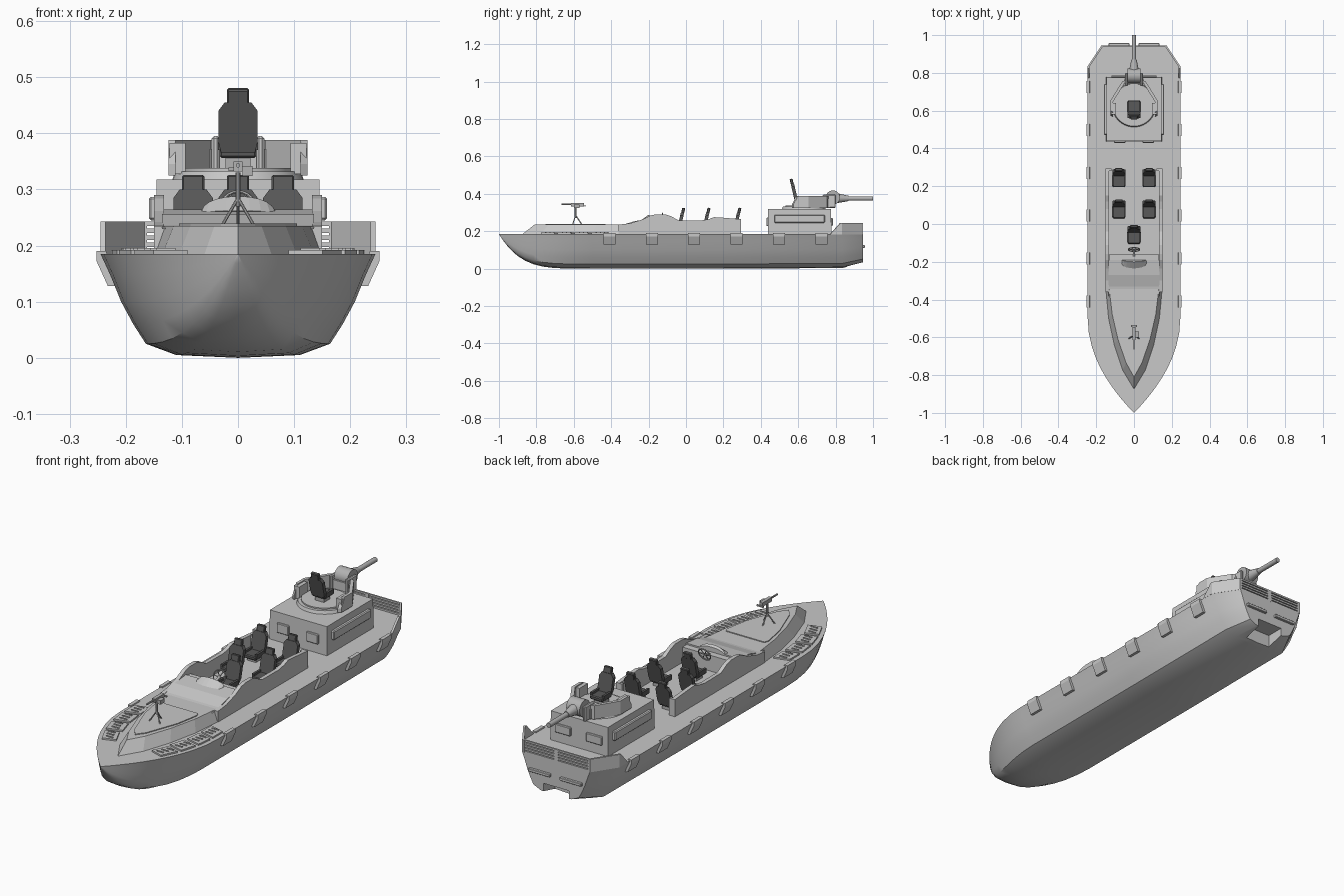
import bpy, bmesh, math
from mathutils import Matrix, Vector

if "Cube" in bpy.data.objects:
    bpy.data.objects.remove(bpy.data.objects["Cube"])


def material(name, v):
    m = bpy.data.materials.new(name)
    m.diffuse_color = (v, v, v, 1)
    m.use_nodes = True
    m.node_tree.nodes["Principled BSDF"].inputs["Base Color"].default_value = m.diffuse_color
    return m


GREY = material("light grey", 0.58)
DARK = material("dark seat grey", 0.10)
METAL = material("gun grey", 0.45)


def finish(name, bm, mat, smooth=False):
    bmesh.ops.remove_doubles(bm, verts=bm.verts, dist=1e-5)
    bmesh.ops.recalc_face_normals(bm, faces=bm.faces)
    me = bpy.data.meshes.new(name)
    bm.to_mesh(me)
    bm.free()
    ob = bpy.data.objects.new(name, me)
    bpy.context.collection.objects.link(ob)
    me.materials.append(mat)
    if smooth:
        bpy.ops.object.select_all(action='DESELECT')
        ob.select_set(True)
        bpy.context.view_layer.objects.active = ob
        bpy.ops.object.shade_smooth_by_angle(angle=math.radians(35))
    return ob


def loft(name, rings, mat=GREY, smooth=False):
    """Skin closed rings of equal length and cap both ends."""
    bm = bmesh.new()
    vs = [[bm.verts.new(p) for p in r] for r in rings]
    n = len(rings[0])
    for a, b in zip(vs, vs[1:]):
        for i in range(n):
            j = (i + 1) % n
            bm.faces.new((a[i], a[j], b[j], b[i]))
    bm.faces.new(vs[0])
    bm.faces.new(vs[-1])
    return finish(name, bm, mat, smooth)


def box(name, c, s, mat=GREY, rx=0, rz=0, bevel=0):
    bm = bmesh.new()
    m = (Matrix.Translation(c) @ Matrix.Rotation(rz, 4, 'Z') @ Matrix.Rotation(rx, 4, 'X')
         @ Matrix.Diagonal((*s, 1)))
    bmesh.ops.create_cube(bm, size=1, matrix=m)
    if bevel:
        bmesh.ops.bevel(bm, geom=bm.edges[:], offset=bevel, segments=1, affect='EDGES')
    return finish(name, bm, mat)


def rod(name, a, b, r1, r2=None, mat=METAL, seg=16):
    a, b = Vector(a), Vector(b)
    d = b - a
    bm = bmesh.new()
    m = Matrix.Translation((a + b) / 2) @ d.to_track_quat('Z', 'Y').to_matrix().to_4x4()
    bmesh.ops.create_cone(bm, cap_ends=True, segments=seg, radius1=r1,
                          radius2=r1 if r2 is None else r2, depth=d.length, matrix=m)
    return finish(name, bm, mat, True)


def full(half):
    """Mirror a half outline (x, y) that starts on the centre line."""
    return half + [(-x, y) for x, y in reversed(half) if x > 0]


def layer(half, z):
    return [(x, y, z) for x, y in full(half)]


def deck_half(y):
    t = max(0, (-0.5 - y) / 0.5)
    return 0.245 * (1 - t ** 2)


# Hull
SECTION = [(1, 1), (.93, .8), (.85, .54), (.76, .32), (.67, .135), (.45, .027), (0, 0)]


def hull_ring(y, w, k):
    h = [(fx * w, y, k + (0.185 - k) * fz) for fx, fz in SECTION]
    return h + [(-x, yy, z) for x, yy, z in reversed(h[:-1])]


rings = []
for t in (.997, .98, .95, .91, .86, .8, .72, .63, .53, .42, .3, .15, 0):
    rings.append(hull_ring(-0.5 - 0.5 * t, 0.245 * (1 - t ** 2), 0.185 * t ** 4.5))
rings += [hull_ring(.2, .245, 0), hull_ring(.835, .245, .003), hull_ring(.945, .172, .03)]
hull = loft("hull", rings, GREY, True)

# Drive recess in the transom
cutter = box("recess_cutter", (0, .92, .03), (.13, .12, .08))
cutter.hide_render = True
mod = hull.modifiers.new("recess", 'BOOLEAN')
mod.object = cutter
mod.operation = 'DIFFERENCE'
mod.solver = 'EXACT'
bpy.ops.object.select_all(action='DESELECT')
hull.select_set(True)
bpy.context.view_layer.objects.active = hull
bpy.ops.object.modifier_apply(modifier=mod.name)
bpy.data.objects.remove(cutter)

# Stern bulwark, transom rails and transom bars
for s in (-1, 1):
    path = [(.245, .775, .187), (.245, .825, .243), (.245, .835, .243), (.172, .945, .243)]
    loft("stern_bulwark", [[(s * x, y, .183), (s * x, y, z),
                            (s * (x - .009), y - .003, z), (s * (x - .009), y - .003, .183)]
                           for x, y, z in path])
    for i in range(5):
        box("transom_rail", (s * .088, .941, .189 + i * .0125), (.16, .008, .008))
    box("transom_post", (s * .168, .941, .214), (.012, .009, .058))
    box("transom_bar", (s * .08, .95, .118), (.11, .014, .014), bevel=.002)
box("transom_centre_post", (0, .941, .214), (.02, .009, .058))

# Side fenders
for s in (-1, 1):
    for i in range(6):
        y = -.41 + i * .227
        prof = [(.235, .19), (.252, .19), (.252, .172), (.232, .128), (.215, .128)]
        loft("side_fender", [[(s * x, yy, z) for x, z in prof] for yy in (y - .032, y + .032)])

# Bow deck tread pads with small studs
for s in (-1, 1):
    for y in (-.47, -.56, -.65, -.74):
        def edge(yy, d):
            return s * (deck_half(yy) - d)
        ys = (y - .036, y + .036)
        width = .07 if y > -.7 else .06
        quad = [(edge(ys[0], .02), ys[0]), (edge(ys[1], .02), ys[1]),
                (edge(ys[1], .02 + width), ys[1] + .02), (edge(ys[0], .02 + width), ys[0] + .02)]
        loft("tread_pad", [[(x, yy, z) for x, yy in quad] for z in (.184, .192)])
        for k in range(3):
            yy = y - .02 + k * .022
            box("tread_stud", (edge(yy, .02 + width / 2), yy + .01, .193), (.035, .006, .005))

# Foredeck with sloping sides
low = [(0, -.875), (.06, -.775), (.105, -.64), (.135, -.5), (.15, -.34), (.15, -.19)]
top = [(0, -.81), (.042, -.735), (.085, -.61), (.115, -.48), (.132, -.34), (.132, -.19)]
loft("foredeck", [layer(low, .184), layer(top, .235)])
panel = [(0, -.75), (.03, -.71), (.085, -.56), (.105, -.45), (.098, -.43)]
loft("foredeck_panel", [layer(panel, .234), layer(panel, .239)])

# Cowl ahead of the cockpit
cowl = [(-.38, .23), (-.33, .237), (-.27, .255), (-.19, .264), (-.19, .23)]
loft("cowl", [[(x, y, z) for y, z in cowl] for x in (-.135, .135)])
arc = [(.07 * math.cos(a * math.pi / 10), math.sin(a * math.pi / 10)) for a in range(11)]
loft("windscreen", [[(x, -.235 + .03 * (1 - h), .258 + .004 * h) for x, h in arc],
                    [(x * .9, -.2 + .01 * (1 - h), .264 + .024 * h) for x, h in arc],
                    [(x * .9, -.19, .26 + .02 * h) for x, h in arc]])

# Cockpit side walls
side = [(-.36, .184), (-.36, .235), (-.3, .242), (-.235, .262), (-.19, .284), (-.16, .29),
        (-.11, .29), (-.08, .28), (-.04, .258), (.08, .257), (.12, .264), (.15, .275),
        (.2, .272), (.295, .264), (.295, .184)]
for s in (-1, 1):
    loft("cockpit_side", [[(s * x, y, z) for y, z in side] for x in (.132, .15)])
    box("cockpit_end_post", (s * .135, .288, .223), (.03, .014, .08))

# Console and steering wheel
box("console", (0, -.175, .22), (.26, .03, .075))
hub = Vector((0, -.135, .268))
rod("steering_column", (0, -.17, .255), hub, .006, mat=METAL)
bpy.ops.mesh.primitive_torus_add(major_radius=.03, minor_radius=.003, major_segments=20,
                                 minor_segments=6, location=hub, rotation=(math.radians(70), 0, 0))
wheel = bpy.context.object
wheel.name = "steering_wheel"
wheel.data.materials.append(METAL)
for i in range(6):
    a = i * math.pi / 3
    v = Vector((math.cos(a), math.sin(a) * math.cos(1.22), math.sin(a) * math.sin(1.22)))
    rod("wheel_spoke", hub, hub + v * .029, .002, seg=6)


# Seats, d = -1 faces the bow and d = 1 faces the stern
def seat(x, y, z, d):
    lean = d * math.radians(13)
    box("seat_base", (x, y, z + .008), (.045, .045, .022), METAL)
    box("seat_cushion", (x, y + d * .005, z + .025), (.066, .07, .018), DARK, bevel=.004)
    for s in (-1, 1):
        box("seat_bolster", (x + s * .031, y + d * .005, z + .037), (.01, .055, .014), DARK)
    # tapered shoulders on the back
    out = [(-.03, .025), (.03, .025), (.035, .045), (.035, .1), (.024, .115),
           (-.024, .115), (-.035, .1), (-.035, .045)]
    loft("seat_back", [[(x + px, y - d * (.025 + pz * math.tan(abs(lean)) - .005 + o), z + pz)
                        for px, pz in out] for o in (-.009, .009)], DARK)
    box("headrest", (x, y - d * .05, z + .125), (.04, .016, .03), DARK, rx=lean, bevel=.003)


seat(0, -.065, .185, -1)
for sx in (-.08, .08):
    for sy in (.07, .235):
        seat(sx, sy, .185, -1)

# Gun house with side lockers and front hatches
loft("gun_house", [[(sx * w, .6075 + sy * d, z) for sx, sy in ((-1, -1), (1, -1), (1, 1), (-1, 1))]
                   for w, d, z in ((.147, .17, .184), (.145, .168, .318))])
for s in (-1, 1):
    box("side_locker", (s * .15, .607, .266), (.018, .27, .042), bevel=.004)
    box("house_hatch", (s * .075, .437, .25), (.06, .014, .045), bevel=.003)
    box("rear_locker", (s * .08, .78, .25), (.08, .012, .04), bevel=.003)

# Turret ring, shield plates and seat
C = .63
rod("turret_ring", (0, C, .315), (0, C, .332), .118, .112, GREY, 40)
rod("turret_floor", (0, C, .33), (0, C, .338), .098, mat=GREY, seg=40)
plan = [(.124, .575, .345), (.124, .6, .388), (.124, .655, .388), (.062, .755, .388), (.035, .765, .388)]
for s in (-1, 1):
    loft("turret_shield", [[(s * x, y, .325), (s * x, y, z), (s * (x - .013), y - .008, z),
                            (s * (x - .013), y - .008, .325)] for x, y, z in plan])
    box("turret_side_box", (s * .108, .61, .355), (.028, .06, .055), GREY)
    box("gun_cheek", (s * .04, .765, .36), (.014, .07, .07), GREY, bevel=.004)
box("turret_front", (0, .755, .35), (.1, .03, .045), GREY)
seat(0, .615, .34, 1)

# Main gun
rod("gun_trunnion", (-.034, .785, .38), (.034, .785, .38), .038, seg=24)
rod("gun_sleeve", (0, .79, .377), (0, .87, .375), .03, .014)
rod("gun_barrel", (0, .85, .375), (0, 1.0, .375), .0115)

# Bow gun on a tripod
P = (0, -.59, .305)
for a in (90, 210, 330):
    r = math.radians(a)
    rod("tripod_leg", (.032 * math.cos(r), -.59 + .032 * math.sin(r), .237), (0, -.59, .285), .003, seg=8)
rod("tripod_post", (0, -.59, .27), (0, -.59, .33), .005, seg=10)
box("bow_gun_body", (0, -.58, .341), (.016, .07, .018), METAL)
rod("bow_gun_barrel", (0, -.6, .343), (0, -.665, .343), .004, seg=10)
box("bow_gun_ammo_box", (.017, -.585, .333), (.018, .03, .018), METAL)
box("bow_gun_shoulder_bar", (0, -.54, .336), (.034, .008, .006), METAL)
